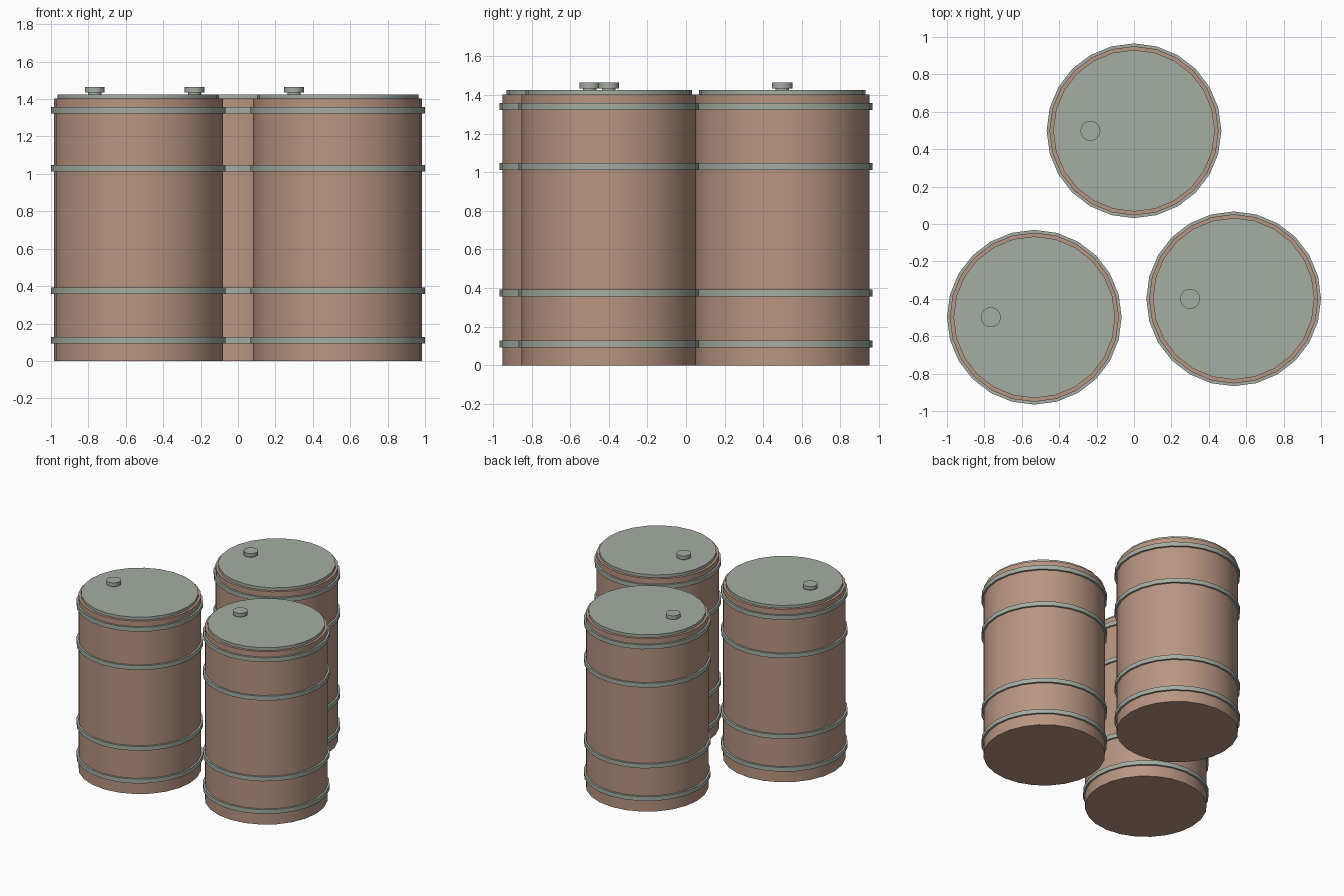
import bpy
import math

if "Cube" in bpy.data.objects:
    bpy.data.objects.remove(bpy.data.objects["Cube"])

SIDES = 24
BODY_R, HOOP_R, LID_R, CAP_R = 0.452, 0.467, 0.432, 0.053


def material(name, rgb):
    mat = bpy.data.materials.new(name)
    mat.diffuse_color = (*rgb, 1.0)
    mat.use_nodes = True
    mat.node_tree.nodes["Principled BSDF"].inputs["Base Color"].default_value = mat.diffuse_color
    return mat


rust = material("dusty brown", (0.48, 0.30, 0.22))
metal = material("grey green metal", (0.37, 0.42, 0.36))


def disc(name, centre, radius, z0, z1, mat):
    """Upright cylinder with smooth sides and sharp rims."""
    bpy.ops.mesh.primitive_cylinder_add(
        vertices=SIDES, radius=radius, depth=z1 - z0,
        location=(centre[0], centre[1], (z0 + z1) / 2))
    obj = bpy.context.object
    obj.name = name
    obj.data.materials.append(mat)
    bpy.ops.object.shade_smooth_by_angle(angle=math.radians(30))
    return obj


def hoop(name, centre, z0, z1):
    """Flat band wrapped around the drum wall."""
    inner = BODY_R - 0.01
    profile = [(inner, z0), (HOOP_R, z0), (HOOP_R, z1), (inner, z1)]
    verts, faces = [], []
    n = len(profile)
    for i in range(SIDES):
        a = 2 * math.pi * i / SIDES
        verts += [(r * math.cos(a), r * math.sin(a), z) for r, z in profile]
        k = (i + 1) % SIDES
        faces += [(i * n + j, k * n + j, k * n + (j + 1) % n, i * n + (j + 1) % n)
                  for j in range(n)]
    mesh = bpy.data.meshes.new(name)
    mesh.from_pydata(verts, [], faces)
    mesh.flip_normals()
    mesh.materials.append(metal)
    obj = bpy.data.objects.new(name, mesh)
    obj.location = (centre[0], centre[1], 0)
    bpy.context.collection.objects.link(obj)
    # Make sure the band faces outward
    outward = sum(p.normal.x * p.center.x + p.normal.y * p.center.y
                  for p in mesh.polygons if p.index % n == 1)
    if outward < 0:
        mesh.flip_normals()
    bpy.ops.object.select_all(action='DESELECT')
    obj.select_set(True)
    bpy.context.view_layer.objects.active = obj
    bpy.ops.object.shade_smooth_by_angle(angle=math.radians(30))


drums = {"back": (0.0, 0.4985), "left": (-0.533, -0.4985), "right": (0.533, -0.40)}
for side, c in drums.items():
    disc(side + "_drum_body", c, BODY_R, 0.0, 1.402, rust)
    # Lid, with the filler cap sitting on a short neck
    disc(side + "_lid", c, LID_R, 1.39, 1.425, metal)
    cap = (c[0] - 0.233, c[1])
    disc(side + "_cap_neck", cap, 0.035, 1.42, 1.44, metal)
    disc(side + "_filler_cap", cap, CAP_R, 1.435, 1.465, metal)
    # Four strengthening hoops
    for i, z in enumerate((0.11, 0.375, 1.03, 1.341)):
        hoop(f"{side}_hoop_{i + 1}", c, z - 0.0175, z + 0.0175)
